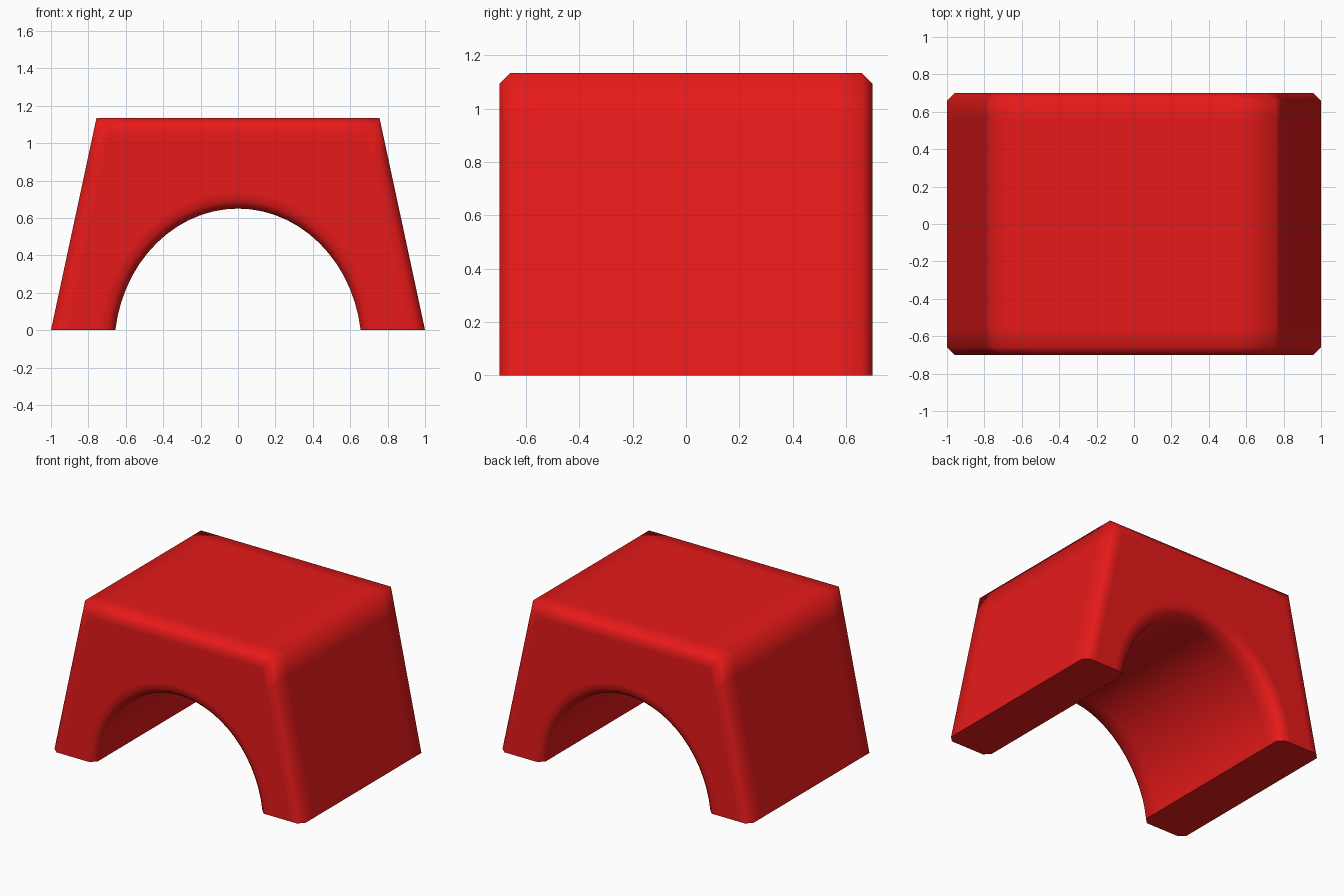
import bpy, bmesh, math

if "Cube" in bpy.data.objects:
    bpy.data.objects.remove(bpy.data.objects["Cube"])

HEIGHT, TAPER = 1.133, 0.2145
ARCH_Z, ARCH_A, ARCH_B = -0.1, 0.662, 0.75
SEGS = 28


def profile(d):
    """Arched trapezoid outline inset by d (the feet stay on z = 0)."""
    top = HEIGHT - d

    def w(z):
        return 1 - TAPER * z - 1.023 * d

    right = [(w(0), 0), (w(top - 0.17), top - 0.17), (w(top), top), (w(top) - 0.2, top)]
    pts = right + [(-x, z) for x, z in reversed(right)]
    a, b = ARCH_A + d, ARCH_B + d
    start = math.asin(-ARCH_Z / b)
    for i in range(SEGS + 1):
        t = math.pi - start - (math.pi - 2 * start) * i / SEGS
        pts.append((a * math.cos(t), max(0, ARCH_Z + b * math.sin(t))))
    return pts


# Outline rings from front to back: flat face, chamfer, body, chamfer, flat face
front = [(-0.7, 0.09), (-0.7, 0.04), (-0.66, 0.0), (-0.56, 0.0)]
rings_spec = front + [(-y, d) for y, d in reversed(front)]

bm = bmesh.new()
rings = [[bm.verts.new((x, y, z)) for x, z in profile(d)] for y, d in rings_spec]
n = len(rings[0])
for r0, r1 in zip(rings, rings[1:]):
    for i in range(n):
        j = (i + 1) % n
        bm.faces.new((r0[i], r0[j], r1[j], r1[i]))
bm.faces.new(rings[0])
bm.faces.new(rings[-1])
bmesh.ops.recalc_face_normals(bm, faces=bm.faces)

# Smooth shading everywhere except around the soles of the feet
for f in bm.faces:
    f.smooth = True
for e in bm.edges:
    soles = [all(v.co.z < 1e-5 for v in f.verts) for f in e.link_faces]
    e.smooth = not (any(soles) and not all(soles))

mesh = bpy.data.meshes.new("arch_block")
bm.to_mesh(mesh)
bm.free()
block = bpy.data.objects.new("arch_block", mesh)
bpy.context.collection.objects.link(block)

red = bpy.data.materials.new("red")
red.diffuse_color = (0.8, 0.01, 0.01, 1)
red.use_nodes = True
red.node_tree.nodes["Principled BSDF"].inputs["Base Color"].default_value = red.diffuse_color
mesh.materials.append(red)
